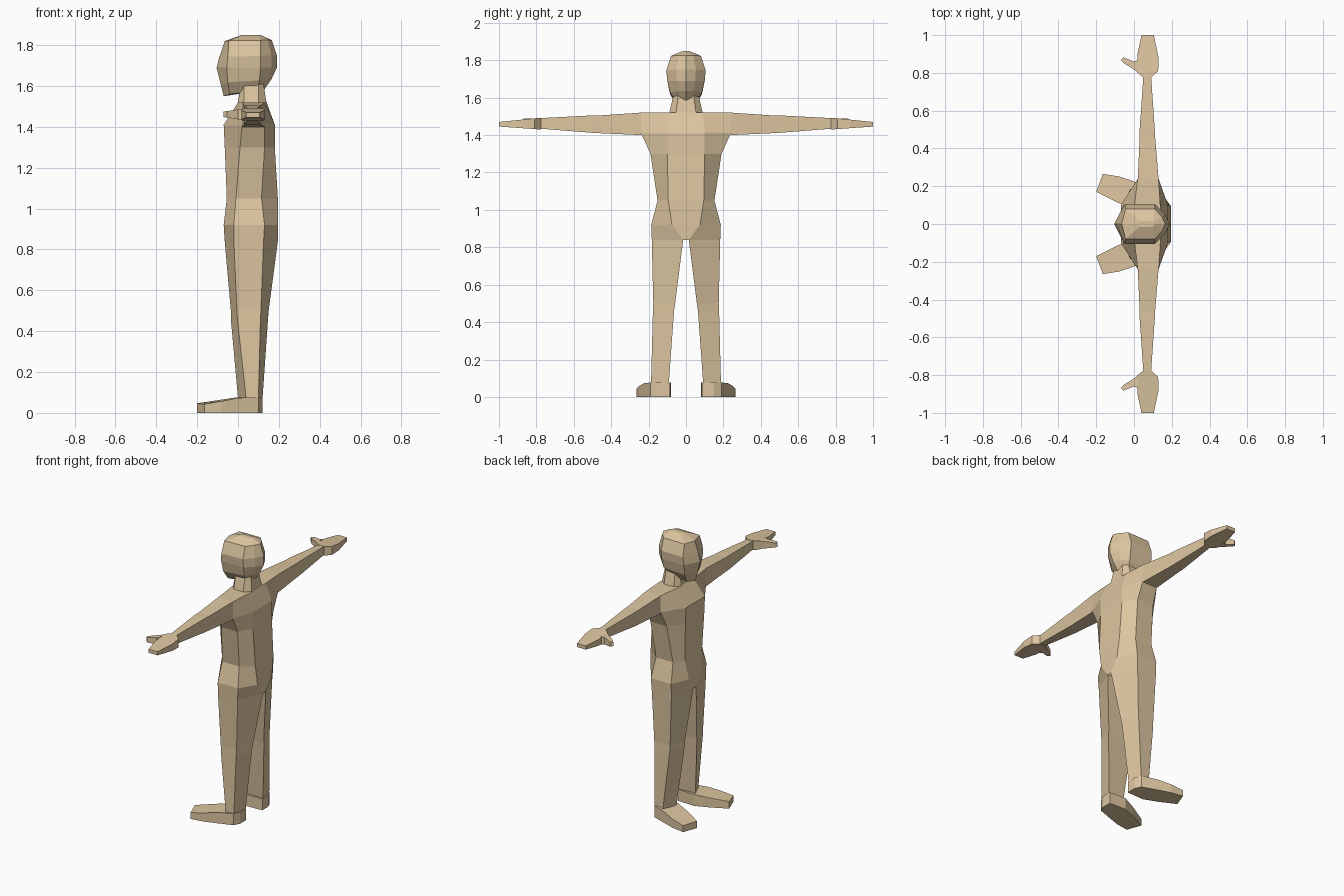
import bpy, bmesh

skin = bpy.data.materials.new("skin")
skin.diffuse_color = (0.72, 0.56, 0.35, 1)


def loft(name, rings, mirror=False, start=True, end=True):
    """Skin a list of equal-length point rings; optionally mirror across y = 0."""
    bm = bmesh.new()
    loops = [[bm.verts.new(p) for p in ring] for ring in rings]
    for a, b in zip(loops, loops[1:]):
        for i in range(len(a)):
            j = (i + 1) % len(a)
            bm.faces.new((a[i], a[j], b[j], b[i]))
    if start:
        bm.faces.new(loops[0][::-1])
    if end:
        bm.faces.new(loops[-1])
    bmesh.ops.recalc_face_normals(bm, faces=bm.faces)
    me = bpy.data.meshes.new(name)
    bm.to_mesh(me)
    bm.free()
    me.materials.append(skin)
    ob = bpy.data.objects.new(name, me)
    bpy.context.collection.objects.link(ob)
    if mirror:
        mod = ob.modifiers.new("mirror", 'MIRROR')
        mod.use_axis = (False, True, False)
        mod.use_mirror_merge = False
    return ob


def full(half):
    """Complete a half ring (front to back, y >= 0) with its mirrored points."""
    return half + [(x, -y, z) for x, y, z in reversed(half) if y > 0]


def slab(name, outline, bottom, top):
    """Closed plate from an xy outline with height functions."""
    loft(name, [[(x, y, bottom(x, y)) for x, y in outline],
                [(x, y, top(x, y)) for x, y in outline]], mirror=True)


# torso: z, front x, front y, side front x, side back x, half width, back x, back y
torso = [
    (0.84, -0.065, 0.015, -0.02, 0.125, 0.183, 0.195, 0.015),
    (0.92, -0.07, 0.07, -0.02, 0.13, 0.186, 0.197, 0.075),
    (1.05, -0.055, 0.09, -0.01, 0.115, 0.152, 0.195, 0.095),
    (1.30, -0.065, 0.10, 0.01, 0.13, 0.19, 0.18, 0.10),
    (1.41, -0.07, 0.10, 0.02, 0.13, 0.24, 0.18, 0.10),
    (1.52, 0.00, 0.08, 0.02, 0.13, 0.24, 0.14, 0.09),
]
loft("torso", [full([(xf, yf, z), (xs, w, z), (xb, w, z), (xk, yb, z)])
               for z, xf, yf, xs, xb, w, xk, yb in torso], start=False)

# neck
loft("neck", [full([(f, w * 0.6, z), (0.03, w, z), (0.1, w, z), (b, w * 0.6, z)])
              for z, f, b, w in [(1.515, 0.0, 0.14, 0.09), (1.61, 0.012, 0.125, 0.068)]],
     start=False, end=False)

# head: front x, front z, side front x, side back x, half width, back x, back z
head = [
    (-0.07, 1.55, -0.04, 0.09, 0.05, 0.13, 1.585),
    (-0.085, 1.61, -0.05, 0.105, 0.085, 0.165, 1.635),
    (-0.105, 1.69, -0.055, 0.11, 0.10, 0.19, 1.69),
    (-0.092, 1.74, -0.05, 0.11, 0.105, 0.19, 1.75),
    (-0.065, 1.82, -0.045, 0.11, 0.08, 0.165, 1.825),
    (0.02, 1.85, 0.03, 0.10, 0.015, 0.11, 1.85),
]
loft("head", [full([(f, 0, zf), (sf, w, zf * 0.7 + zb * 0.3), (sb, w, zf * 0.3 + zb * 0.7),
                    ((b * 2 + sb) / 3, w * 0.5, zb), (b, 0, zb)])
              for f, zf, sf, sb, w, b, zb in head])

# legs: z, inner front, outer front, outer back, inner back
legs = [
    (0.84, (-0.065, 0.015), (-0.02, 0.183), (0.125, 0.183), (0.195, 0.015)),
    (0.50, (-0.035, 0.06), (-0.005, 0.175), (0.112, 0.175), (0.15, 0.058)),
    (0.46, (-0.035, 0.065), (-0.003, 0.177), (0.11, 0.177), (0.147, 0.064)),
    (0.07, (0.0, 0.10), (0.04, 0.187), (0.10, 0.187), (0.12, 0.092)),
]
loft("leg", [[(x, y, z) for x, y in pts] for z, *pts in legs],
     mirror=True, start=False, end=False)

# feet, toes turned outward
slab("foot", [(0.12, 0.085), (0.12, 0.15), (0.10, 0.19), (0.0, 0.225), (-0.08, 0.252),
              (-0.165, 0.265), (-0.2, 0.17), (-0.09, 0.115), (0.0, 0.08)],
     lambda x, y: 0.0,
     lambda x, y: 0.077 + min(x, 0) * 0.15 - max(y - 0.2, 0) * 0.15)

# arms: y, front x, back x, bottom z, top z
arms = [
    (0.24, 0.02, 0.13, 1.40, 1.52),
    (0.46, 0.03, 0.112, 1.41, 1.505),
    (0.50, 0.03, 0.11, 1.412, 1.505),
    (0.79, 0.05, 0.09, 1.435, 1.49),
]
loft("arm", [[(f, y, lo), (b, y, lo), (b, y, hi), (f, y, hi)] for y, f, b, lo, hi in arms],
     mirror=True, start=False)

# hands and thumbs
low = lambda x, y: 1.43 + (y - 0.78) * 0.07
high = lambda x, y: 1.492 - (y - 0.78) * 0.1
slab("hand", [(0.05, 0.775), (0.09, 0.775), (0.128, 0.81), (0.13, 0.88), (0.105, 1.0),
              (0.04, 1.0), (0.018, 0.9), (0.02, 0.80)], low, high)
slab("thumb", [(0.02, 0.80), (0.0, 0.818), (-0.055, 0.852), (-0.07, 0.868), (-0.055, 0.882),
               (0.0, 0.86), (0.02, 0.868)],
     lambda x, y: 1.437 - x * 0.15, lambda x, y: 1.485 + x * 0.15)
